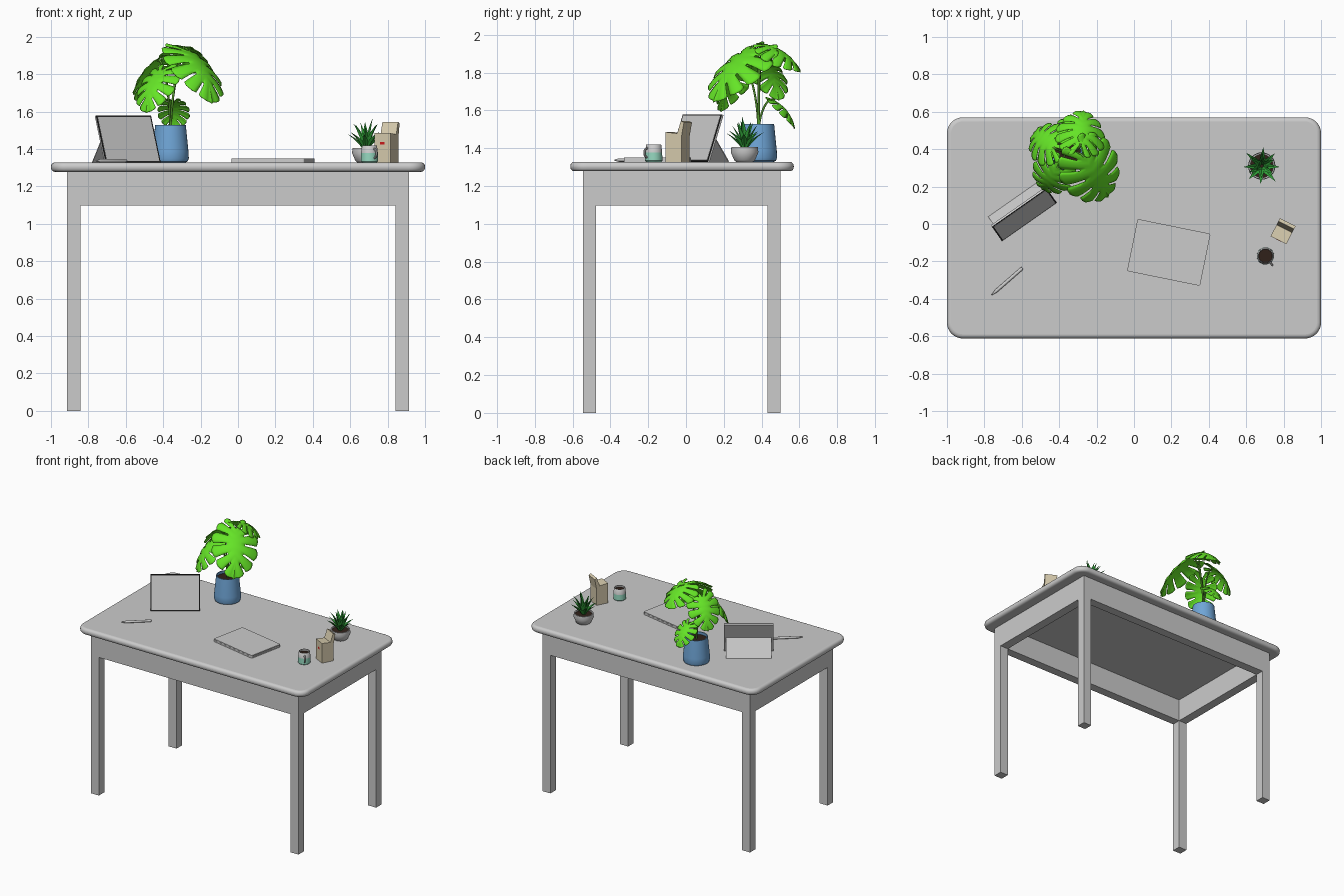
import bpy, bmesh, math, random
from mathutils import Vector, Matrix

if "Cube" in bpy.data.objects:
    bpy.data.objects.remove(bpy.data.objects["Cube"])
random.seed(4)
Z = 1.328  # table surface height


def mat(name, r, g, b):
    m = bpy.data.materials.new(name)
    m.diffuse_color = (r, g, b, 1)
    m.use_nodes = True
    m.node_tree.nodes["Principled BSDF"].inputs["Base Color"].default_value = m.diffuse_color
    return m


LEAF, SUCC = mat("leaf_green", .13, .78, .02), mat("succulent_green", .03, .36, .04)
BLUE, SOIL = mat("pot_blue", .16, .38, .68), mat("soil", .03, .015, .01)
CARD, RED = mat("card", .68, .6, .42), mat("red", .6, .01, .01)
MINT, BLACK, STEM = mat("mint", .3, .68, .52), mat("black", .02, .02, .02), mat("stem", .1, .35, .03)


def finish(bm, name, material=None, matrix=None, smooth=False):
    bmesh.ops.recalc_face_normals(bm, faces=bm.faces)
    me = bpy.data.meshes.new(name)
    bm.to_mesh(me)
    bm.free()
    ob = bpy.data.objects.new(name, me)
    bpy.context.collection.objects.link(ob)
    if material:
        me.materials.append(material)
    if matrix:
        ob.matrix_world = matrix
    if smooth:
        bpy.context.view_layer.objects.active = ob
        bpy.ops.object.select_all(action='DESELECT')
        ob.select_set(True)
        bpy.ops.object.shade_smooth_by_angle(angle=math.radians(40))
    return ob


def box(name, lo, hi, material=None, matrix=None):
    bm = bmesh.new()
    bmesh.ops.create_cube(bm, size=1)
    for v in bm.verts:
        v.co = [lo[i] + (v.co[i] + .5) * (hi[i] - lo[i]) for i in range(3)]
    return finish(bm, name, material, matrix)


def prism(name, pts, depth, material=None, matrix=None, bevel=0):
    """Outline in xy, extruded along z."""
    bm = bmesh.new()
    f = bm.faces.new([bm.verts.new((x, y, 0)) for x, y in pts])
    ext = bmesh.ops.extrude_face_region(bm, geom=[f])
    bmesh.ops.translate(bm, vec=(0, 0, depth), verts=[g for g in ext['geom'] if isinstance(g, bmesh.types.BMVert)])
    ob = finish(bm, name, material, matrix, smooth=bevel > 0)
    if bevel:
        m = ob.modifiers.new("bevel", 'BEVEL')
        m.width, m.segments, m.limit_method = bevel, 5, 'ANGLE'
        m.angle_limit = math.radians(50)
    return ob


def rounded(w, d, r, n=8):
    pts = []
    for k, (sx, sy) in enumerate([(1, 1), (-1, 1), (-1, -1), (1, -1)]):
        for i in range(n + 1):
            a = math.pi / 2 * (k + i / n)
            pts.append((sx * (w / 2 - r) + r * math.cos(a), sy * (d / 2 - r) + r * math.sin(a)))
    return pts


def lathe(name, prof, material=None, loc=(0, 0, 0), rot=None, steps=32):
    bm = bmesh.new()
    vs = [bm.verts.new((r, 0, z)) for r, z in prof]
    es = [bm.edges.new(p) for p in zip(vs, vs[1:])]
    bmesh.ops.spin(bm, geom=vs + es, axis=(0, 0, 1), cent=(0, 0, 0), angle=2 * math.pi, steps=steps)
    bmesh.ops.remove_doubles(bm, verts=bm.verts, dist=1e-5)
    return finish(bm, name, material, Matrix.Translation(loc) @ (rot or Matrix()), smooth=True)


def place(x, y, z, deg):
    return Matrix.Translation((x, y, z)) @ Matrix.Rotation(math.radians(deg), 4, 'Z')


def rx(y, z, deg):
    return Matrix.Translation((0, y, z)) @ Matrix.Rotation(math.radians(deg), 4, 'X')


# table
prism("table_top", rounded(2, 1.182, .085), .05, matrix=place(0, -.021, 1.278, 0), bevel=.022)
for i, x in enumerate((-.913, .842)):
    for j, y in enumerate((-.545, .431)):
        box(f"leg_{i}{j}", (x, y, 0), (x + .071, y + .07, 1.279))
    box(f"side_apron_{i}", (x, -.475, 1.098), (x + .071, .431, 1.279))
for j, y in enumerate((-.545, .431)):
    box(f"long_apron_{j}", (-.842, y, 1.098), (.842, y + .07, 1.279))

# tablet with kickstand
T = place(-.56, .012, Z, 35)
P = T @ rx(0, 0, -20)
box("tablet_body", (-.179, .002, 0), (.179, .012, .267), None, P)
box("tablet_bezel", (-.179, -.001, 0), (.179, .002, .267), BLACK, P)
box("tablet_screen", (-.171, -.002, .008), (.171, -.001, .259), None, P)
box("kickstand", (-.165, -.005, 0), (.165, 0, .152), None, T @ rx(.148, .002, 35))

# closed laptop
prism("laptop_base", rounded(.398, .284, .008, 3), .012, matrix=place(.186, -.152, Z, -11.5))
prism("laptop_lid", rounded(.398, .284, .008, 3), .009, matrix=place(.186, -.152, Z + .013, -11.5))

# pen
d = Vector((.166, .145, 0))
lathe("pen", [(0, 0), (.003, .004), (.009, .035), (.009, .21), (.007, .22), (0, .22)], None,
      (-.762, -.38, Z + .009), d.to_track_quat('Z', 'Y').to_matrix().to_4x4(), 12)

# mug
M = (.703, -.171, Z)
lathe("mug_lower", [(0, 0), (.04, 0), (.046, .006), (.045, .05)], MINT, M)
lathe("mug_upper", [(.045, .05), (.040, .09), (.038, .092), (.036, .09), (.041, .02), (0, .018)], None, M)
lathe("coffee", [(0, .076), (.0375, .076)], SOIL, M)
bm = bmesh.new()
for i in range(16):
    for j in range(8):
        a, b = 2 * math.pi * i / 16, 2 * math.pi * j / 8
        r = .024 + .006 * math.cos(b)
        bm.verts.new((.043 + r * .8 * math.cos(a), .006 * math.sin(b), .048 + r * math.sin(a)))
bm.verts.ensure_lookup_table()
for i in range(16):
    for j in range(8):
        q = [(i, j), ((i + 1) % 16, j), ((i + 1) % 16, (j + 1) % 8), (i, (j + 1) % 8)]
        f = [bm.verts[a * 8 + b] for a, b in q]
        if max(v.co.x for v in f) > .041:
            bm.faces.new(f)
finish(bm, "mug_handle", None, place(*M, -53), smooth=True)

# opened drink carton
C = place(.794, -.045, Z, -27)
side = Matrix(((0, 0, 1, -.047), (1, 0, 0, 0), (0, 1, 0, 0), (0, 0, 0, 1)))
prism("carton", [(-.047, 0), (.047, 0), (.047, .13), (.062, .208), (.044, .216), (.022, .15), (-.047, .157)],
      .094, CARD, C @ side)
box("carton_label", (-.014, -.0485, .095), (.012, -.046, .109), RED, C)

# small succulent
S = Vector((.683, .31, Z))
lathe("succulent_pot", [(0, 0), (.045, 0), (.055, .008), (.073, .05), (.070, .078), (.062, .078), (.062, .068)], None, S)
lathe("succulent_soil", [(0, .07), (.063, .068)], SOIL, S)
bm = bmesh.new()
N = 6
for ring, count, reach, height in ((0, 8, .098, .095), (1, 6, .065, .14), (2, 3, .03, .165)):
    for k in range(count):
        a = 2 * math.pi * (k + .4 * ring) / count + random.uniform(-.1, .1)
        g = random.uniform(.88, 1.06)
        out, across = Vector((math.cos(a), math.sin(a), 0)), Vector((-math.sin(a), math.cos(a), 0))
        rows = []
        for i in range(N + 1):
            t = i / N
            w = .015 * (1 - t ** 2.2) * (.7 + .9 * t * (1 - t) * 2) + .0003
            c = out * (.008 + reach * g * t ** 1.3) + Vector((0, 0, .065 + height * g * (1.25 * t - .25 * t * t)))
            up = (Vector((0, 0, 1)) * reach - out * height).normalized()
            rows.append([bm.verts.new(c + o) for o in (across * w + up * w * .35, -up * w * .4,
                                                       -across * w + up * w * .35, -up * w * .02)])
        for p, q in zip(rows, rows[1:]):
            for j in range(4):
                bm.faces.new((p[j], p[(j + 1) % 4], q[(j + 1) % 4], q[j]))
finish(bm, "succulent_leaves", SUCC, Matrix.Translation(S), smooth=True)

# large plant pot
B = Vector((-.361, .384, Z))
lathe("plant_pot", [(0, 0), (.08, 0), (.092, .006), (.098, .022), (.096, .06), (.082, .2), (.076, .2), (.078, .175)],
      BLUE, B)
lathe("plant_soil", [(0, .182), (.078, .178)], SOIL, B)


def split_leaf(name, base, tip, roll=0, wide=1.0, arch=.12, fingers=6):
    """Heart-shaped leaf whose rim is cut into fingers along each side."""
    base, tip = Vector(base), Vector(tip)
    X = (tip - base).normalized()
    L = (tip - base).length
    n = (Vector((0, 0, 1)) - X * X.z).normalized()
    n.rotate(Matrix.Rotation(math.radians(roll), 3, X))
    Y = n.cross(X)
    ts = [(f + p) / fingers for f in range(fingers) for p in (0, .2, .4, .6, .82)] + [1]
    ss = (0, .2, .42, .6, .78, .92, 1)
    bm = bmesh.new()
    for sign in (1, -1):
        grid = []
        for i, t in enumerate(ts):
            a = math.radians(155) * (1 - t) ** .8
            p = ((i % 5) - 2) / 2 if t < 1 else 0
            if t > .99:
                p = -.3
            ln = L * (.27 + .21 * math.sin(math.pi * t ** .9)) * (1 - .09 * p * p)
            row = []
            for s in ss:
                u = .73 * L * t ** 1.1 + s * ln * math.cos(a)
                v = sign * s * ln * math.sin(a) * wide
                k = u / L
                h = 4 * arch * L * k * (1 - k) - .9 * v * v / L + .012 * L * s * math.cos(math.pi * p)
                row.append(bm.verts.new(base + X * u + Y * v + n * h))
            grid.append(row)
        for i in range(len(ts) - 1):
            for j in range(len(ss) - 1):
                if i % 5 == 4 and j >= 2 and i < len(ts) - 2:
                    continue  # slit between fingers
                bm.faces.new((grid[i][j], grid[i + 1][j], grid[i + 1][j + 1], grid[i][j + 1]))
    bmesh.ops.remove_doubles(bm, verts=bm.verts, dist=1e-5)
    ob = finish(bm, name, LEAF, None, smooth=True)
    m = ob.modifiers.new("thickness", 'SOLIDIFY')
    m.thickness, m.offset = .003, 0
    # stalk
    cu = bpy.data.curves.new(name + "_stalk", 'CURVE')
    cu.dimensions, cu.bevel_depth, cu.bevel_resolution = '3D', .0055, 2
    root = B + Vector((0, 0, .175)) + (base - B) * Vector((.1, .1, 0)).length * .2
    root.z = B.z + .175
    sp = cu.splines.new('BEZIER')
    sp.bezier_points.add(1)
    rise = Vector((0, 0, .55 * (base.z - root.z)))
    for bp, co, h in ((sp.bezier_points[0], root, rise), (sp.bezier_points[1], base, X * .06 + Vector((0, 0, .01)))):
        bp.co, bp.handle_left, bp.handle_right = co, co - h, co + h
    cu.materials.append(STEM)
    bpy.context.collection.objects.link(bpy.data.objects.new(name + "_stalk", cu))


split_leaf("leaf_front_right", (-.27, .36, 1.925), (-.14, .145, 1.64), -12, .95)
split_leaf("leaf_back_top", (-.285, .43, 1.945), (-.27, .605, 1.80), 8, 1.25)
split_leaf("leaf_front_left", (-.41, .30, 1.82), (-.49, .185, 1.59), 0, .95)
split_leaf("leaf_back_left", (-.43, .41, 1.87), (-.535, .49, 1.65), 0, 1.0)
split_leaf("leaf_low_back", (-.345, .47, 1.65), (-.34, .575, 1.50), 0, 1.0)
